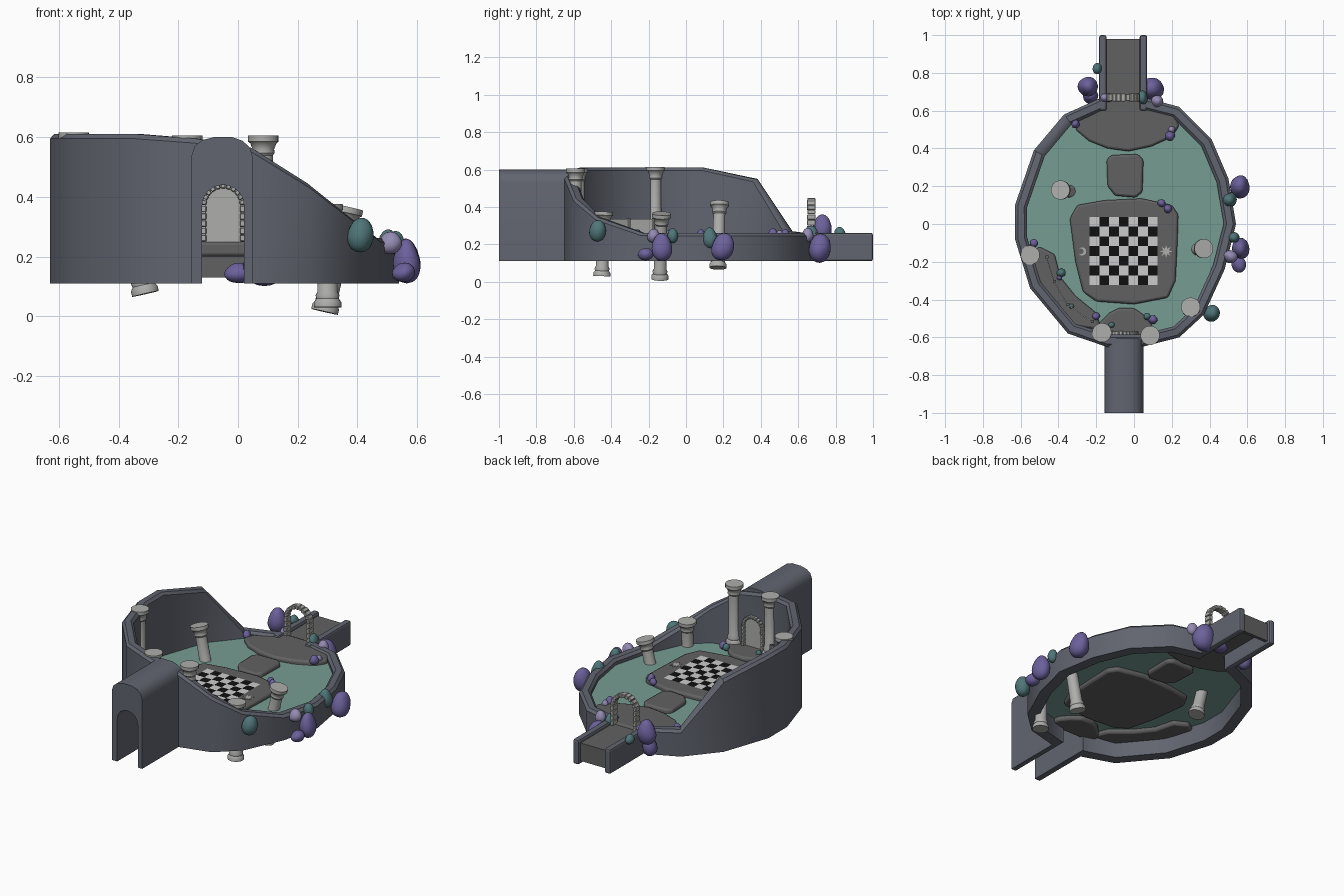
import bpy, bmesh, math, random
from mathutils import Vector

if "Cube" in bpy.data.objects:
    bpy.data.objects.remove(bpy.data.objects["Cube"])

random.seed(4)


def mat(name, r, g, b):
    m = bpy.data.materials.new(name)
    m.diffuse_color = (r, g, b, 1)
    m.use_nodes = True
    m.node_tree.nodes["Principled BSDF"].inputs["Base Color"].default_value = m.diffuse_color
    return m


STONE = mat("wall_stone", .12, .13, .16)
FLOOR = mat("floor_stone", .12, .12, .12)
WATER = mat("water", .18, .34, .29)
MARBLE = mat("marble", .42, .42, .41)
PURPLE = mat("purple_rock", .15, .12, .33)
LILAC = mat("lilac_rock", .30, .26, .45)
TEAL = mat("teal_rock", .08, .18, .19)
BLACK = mat("black_tile", .005, .005, .005)
WHITE = mat("white_tile", .6, .6, .6)


def make(name, bm, *mats, smooth=None):
    bmesh.ops.recalc_face_normals(bm, faces=bm.faces[:])
    me = bpy.data.meshes.new(name)
    bm.to_mesh(me)
    bm.free()
    ob = bpy.data.objects.new(name, me)
    bpy.context.collection.objects.link(ob)
    for m in mats:
        me.materials.append(m)
    if smooth:
        bpy.ops.object.select_all(action='DESELECT')
        bpy.context.view_layer.objects.active = ob
        ob.select_set(True)
        bpy.ops.object.shade_smooth_by_angle(angle=math.radians(smooth))
    return ob


def prism(name, pts, direction, m, bevel=0, smooth=None):
    """Extrude a closed 3D outline along a direction."""
    bm = bmesh.new()
    f = bm.faces.new([bm.verts.new(p) for p in pts])
    r = bmesh.ops.extrude_face_region(bm, geom=[f])
    bmesh.ops.translate(bm, vec=direction, verts=[v for v in r['geom'] if isinstance(v, bmesh.types.BMVert)])
    ob = make(name, bm, m, smooth=smooth)
    if bevel:
        b = ob.modifiers.new("bevel", 'BEVEL')
        b.width, b.segments, b.limit_method = bevel, 2, 'ANGLE'
    return ob


def box(name, x0, x1, y0, y1, z0, z1, m, bevel=0):
    return prism(name, [(x0, y0, z0), (x1, y0, z0), (x1, y1, z0), (x0, y1, z0)], (0, 0, z1 - z0), m, bevel)


def arch_outline(cx, hw, z0, zs, y, n=12):
    """Upright sides with a half-round head."""
    arc = [(cx + hw * math.cos(math.pi * i / n), y, zs + hw * math.sin(math.pi * i / n)) for i in range(n + 1)]
    return [(cx - hw, y, z0), (cx + hw, y, z0)] + arc


# Basin wall: outer x, y and rim height, running from the causeway around the front
path = [(-.17, .67, .26), (-.37, .58, .27), (-.53, .39, .55), (-.63, .1, .61), (-.63, -.08, .61),
        (-.55, -.34, .61), (-.35, -.58, .61), (-.145, -.65, .595), (.045, -.65, .565), (.24, -.6, .445),
        (.37, -.48, .345), (.48, -.24, .262), (.54, 0, .26), (.5, .24, .26), (.41, .45, .26),
        (.24, .62, .26), (.055, .67, .26)]


def inset(i, d):
    p = Vector(path[i][:2])
    a, b = Vector(path[max(i - 1, 0)][:2]), Vector(path[min(i + 1, len(path) - 1)][:2])
    t = (b - a).normalized()
    return p + Vector((-t.y, t.x)) * d


bm = bmesh.new()
rings = []
for i, (x, y, z) in enumerate(path):
    section = [(0, .11), (0, z - .015), (.015, z), (.05, z), (.065, z - .015), (.065, .11)]
    rings.append([bm.verts.new((*inset(i, d), h)) for d, h in section])
for a, b in zip(rings, rings[1:]):
    for k in range(6):
        bm.faces.new([a[k], a[(k + 1) % 6], b[(k + 1) % 6], b[k]])
bm.faces.new(rings[0])
bm.faces.new(rings[-1])
wall = make("basin_wall", bm, STONE, smooth=35)

# Entrance tunnel with rounded roof
roof = [(-.155, -1, .11), (-.155, -1, .54), (-.145, -1, .57), (-.12, -1, .59), (-.08, -1, .6), (-.02, -1, .6),
        (.015, -1, .588), (.04, -1, .565), (.05, -1, .53), (.05, -1, .11)]
tunnel = prism("entrance_tunnel", roof, (0, .395, 0), STONE, smooth=40)
cutter = prism("passage_cutter", arch_outline(-.05, .07, 0, .37, -1.1), (0, .65, 0), STONE)
cutter.hide_render = True
cutter.hide_set(True)
for ob in (wall, tunnel):
    b = ob.modifiers.new("passage", 'BOOLEAN')
    b.object, b.solver = cutter, 'EXACT'

# Water sheet
bm = bmesh.new()
bm.faces.new([bm.verts.new((*inset(i, .05), .225)) for i in range(len(path))])
make("water_surface", bm, WATER)

# Paved islands and ledges, with skirts reaching under the water
islands = {
    "board_island": [(-.34, .03), (-.3, .1), (-.16, .125), (.04, .135), (.2, .1), (.235, .05), (.23, -.1),
                     (.22, -.3), (.18, -.39), (0, -.425), (-.2, -.41), (-.27, -.36), (-.31, -.2)],
    "stepping_island": [(-.145, .34), (-.12, .365), (.02, .37), (.05, .34), (.045, .17), (.01, .14), (-.1, .15), (-.14, .2)],
    "back_landing": [(-.31, .5), (-.24, .44), (-.14, .4), (-.03, .385), (.09, .41), (.2, .46), (.24, .52),
                     (.19, .62), (.05, .67), (-.165, .67), (-.27, .6)],
    "door_landing": [(-.2, -.54), (-.13, -.47), (-.08, -.445), (.0, -.445), (.05, -.48), (.1, -.54), (.1, -.61), (-.2, -.61)],
    "side_ledge": [(-.5, -.12), (-.42, -.16), (-.39, -.28), (-.31, -.38), (-.2, -.47), (-.17, -.56), (-.32, -.54),
                   (-.49, -.33), (-.565, -.16)]}
for name, pts in islands.items():
    prism(name, [(x, y, .2) for x, y in pts], (0, 0, .05), FLOOR, .012, smooth=40)

# Chequered board, 7 by 7
bm = bmesh.new()
bmesh.ops.create_grid(bm, x_segments=7, y_segments=7, size=.18)
bmesh.ops.translate(bm, vec=(-.055, -.143, .253), verts=bm.verts[:])
for f in bm.faces:
    c = f.calc_center_median()
    f.material_index = (round((c.x + .055) / .0514) + round((c.y + .143) / .0514)) % 2
make("chequer_board", bm, WHITE, BLACK)

# Sun and moon inlays
sun = [(.17 + r * math.cos(a), -.145 + r * math.sin(a), .2515)
       for i in range(16) for r, a in [((.034, .015)[i % 2], math.pi * i / 8)]]
prism("sun_inlay", sun, (0, 0, .002), MARBLE)
moon = [(-.275 + .022 * math.cos(a), -.145 + .022 * math.sin(a), .2515) for a in [math.radians(-130 + 26 * i) for i in range(11)]]
moon += [(-.283 + .016 * math.cos(a), -.145 + .015 * math.sin(a), .2515) for a in [math.radians(110 - 27.5 * i) for i in range(9)]]
prism("moon_inlay", moon, (0, 0, .002), MARBLE)

# Back causeway
box("causeway_floor", -.15, .035, .64, .98, .2, .24, FLOOR)
box("causeway_end", -.15, .035, .96, .98, .13, .21, FLOOR)
for side, x in (("left", -.185), ("right", .03)):
    box("causeway_rail_" + side, x, x + .04, .6, 1, .11, .262, STONE, .012)


# Stone arches: wedge blocks around the head, square blocks down the jambs
def stone_arch(name, cx, y, depth, r0, r1, z0, zs, n, jamb):
    bm = bmesh.new()

    def block(quad):
        g = random.uniform(.9, 1.1) * depth / 2
        vs = [bm.verts.new((x, y + s * g, z)) for s in (-1, 1) for x, z in quad]
        for f in ((0, 1, 2, 3), (4, 5, 6, 7), (0, 1, 5, 4), (1, 2, 6, 5), (2, 3, 7, 6), (3, 0, 4, 7)):
            bm.faces.new([vs[k] for k in f])
    for i in range(n):
        a, b = math.pi * (i + .04) / n, math.pi * (i + .96) / n
        block([(cx + r * math.cos(t), zs + r * math.sin(t)) for r, t in ((r0, a), (r1, a), (r1, b), (r0, b))])
    h = (zs - z0) / jamb
    for s in (-1, 1):
        for i in range(jamb):
            za, zb = z0 + i * h, z0 + (i + .94) * h
            block([(cx + s * r0, za), (cx + s * r1, za), (cx + s * r1, zb), (cx + s * r0, zb)])
    ob = make(name, bm, MARBLE)
    b = ob.modifiers.new("bevel", 'BEVEL')
    b.width, b.segments = .003, 1


stone_arch("door_arch", -.05, -.592, .05, .056, .073, .25, .372, 11, 5)
stone_arch("back_arch", -.057, .67, .042, .066, .088, .24, .362, 11, 4)
prism("door_panel", arch_outline(-.05, .06, .24, .372, -.6), (0, .015, 0), MARBLE)


# Columns: turned profile placed from base point to top point
def column(name, base, top):
    base, top = Vector(base), Vector(top)
    prof = [(0, 0), (.046, 0), (.046, .018), (.038, .03), (.04, .042), (.034, .055), (.032, .295), (.038, .303),
            (.036, .315), (.044, .335), (.051, .34), (.051, .36), (0, .36)]
    bm = bmesh.new()
    vs = [bm.verts.new((r, 0, z)) for r, z in prof]
    es = [bm.edges.new(p) for p in zip(vs, vs[1:])]
    bmesh.ops.spin(bm, geom=vs + es, cent=(0, 0, 0), axis=(0, 0, 1), angle=math.tau, steps=20)
    bmesh.ops.remove_doubles(bm, verts=bm.verts[:], dist=1e-4)
    ob = make(name, bm, MARBLE, smooth=35)
    ob.location = base
    ob.rotation_euler = (top - base).to_track_quat('Z', 'Y').to_euler()
    ob.scale.z = (top - base).length / .36


for i, (x, y, z) in enumerate([(-.55, -.165, .615), (-.17, -.575, .605), (.085, -.59, .605)]):
    column(f"standing_column_{i}", (x, y, .24), (x, y, z))
column("leaning_column_0", (-.31, .17, .075), (-.39, .18, .425))
column("leaning_column_1", (.29, -.14, .015), (.37, -.13, .365))
column("leaning_column_2", (.3, -.45, .03), (.3, -.44, .375))

# Fence along the side ledge
fence = [(-.46, -.175), (-.42, -.305), (-.35, -.425), (-.22, -.515)]
for i, (x, y) in enumerate(fence):
    box(f"fence_post_{i}", x - .008, x + .008, y - .008, y + .008, .245, .34, FLOOR)
for i, (a, b) in enumerate(zip(fence, fence[1:])):
    d = Vector((b[1] - a[1], a[0] - b[0], 0)).normalized() * .006
    prism(f"fence_panel_{i}", [(*a, .255), (*b, .255), (*b, .335), (*a, .335)], d, MARBLE)


# Rounded boulders: x, y, z-low, z-high, width in x, width in y
def rock(name, x, y, z0, z1, wx, wy, m):
    bm = bmesh.new()
    bmesh.ops.create_icosphere(bm, subdivisions=1, radius=1)
    for v in bm.verts:
        v.co *= random.uniform(.9, 1.25)
        v.co.xy *= 1.08 - .25 * v.co.z
        v.co = (x + v.co.x * wx / 2, y + v.co.y * wy / 2, (z0 + z1) / 2 + v.co.z * (z1 - z0) / 2)
    ob = make(name, bm, m, smooth=80)
    s = ob.modifiers.new("round", 'SUBSURF')
    s.levels = s.render_levels = 2


P, T, L = PURPLE, TEAL, LILAC
big = [(-.245, .73, .19, .38, .13, .12, P), (-.23, .68, .1, .25, .1, .09, P), (-.195, .82, .23, .3, .06, .07, T),
       (.09, .72, .09, .27, .15, .13, P), (.0, .74, .1, .19, .12, .1, P), (.125, .65, .2, .3, .08, .08, L),
       (.045, .67, .22, .31, .06, .08, T), (.56, .2, .09, .29, .12, .14, P), (.505, .13, .17, .3, .09, .09, T),
       (.565, -.13, .1, .27, .1, .12, P), (.56, -.215, .11, .19, .09, .09, P), (.51, -.17, .2, .29, .09, .08, L),
       (.53, -.07, .2, .3, .07, .06, T), (.41, -.47, .2, .35, .1, .1, T), (-.16, .67, .22, .29, .05, .05, L)]
for i, r in enumerate(big):
    rock(f"boulder_{i}", *r)
small = [(-.31, .53, .05, P), (.19, .465, .06, P), (.2, .5, .04, L), (.145, .11, .045, P), (.18, .08, .05, P),
         (-.53, -.1, .05, P), (-.385, -.26, .05, T), (-.395, -.285, .03, P), (-.33, -.435, .03, T), (-.2, -.49, .045, P),
         (-.12, -.535, .035, T), (.07, -.49, .045, T), (.1, -.505, .05, P)]
for i, (x, y, w, m) in enumerate(small):
    rock(f"pebble_{i}", x, y, .25 - w * .5, .25 + w * .7, w, w, m)
